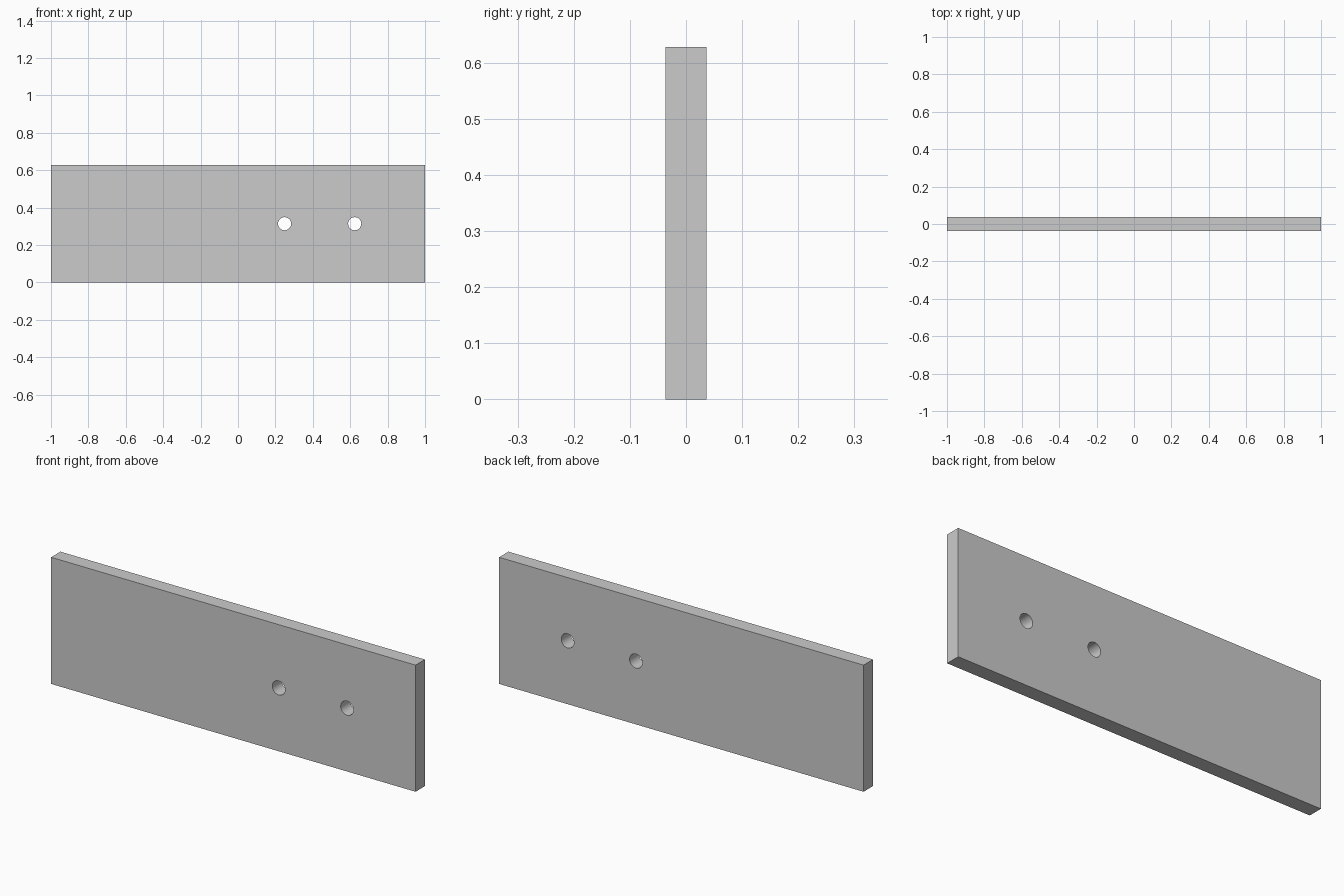
import bpy
import math

if "Cube" in bpy.data.objects:
    bpy.data.objects.remove(bpy.data.objects["Cube"])

LENGTH, THICK, HEIGHT = 2.0, 0.073, 0.628
HOLE_RADIUS, HOLE_Z = 0.035, 0.314

# Flat rectangular plate
bpy.ops.mesh.primitive_cube_add(size=1, location=(0, 0, HEIGHT / 2))
plate = bpy.context.object
plate.name = "plate"
plate.scale = (LENGTH, THICK, HEIGHT)
bpy.ops.object.transform_apply(location=True, rotation=False, scale=True)

# Two round through holes
for i, x in enumerate((0.249, 0.624)):
    bpy.ops.mesh.primitive_cylinder_add(
        vertices=48, radius=HOLE_RADIUS, depth=THICK * 3,
        location=(x, 0, HOLE_Z), rotation=(math.pi / 2, 0, 0))
    cutter = bpy.context.object
    cutter.name = f"hole_cutter_{i + 1}"
    cutter.hide_render = True

    bpy.ops.object.select_all(action='DESELECT')
    plate.select_set(True)
    bpy.context.view_layer.objects.active = plate
    cut = plate.modifiers.new(f"hole_{i + 1}", 'BOOLEAN')
    cut.operation = 'DIFFERENCE'
    cut.solver = 'EXACT'
    cut.object = cutter
    bpy.ops.object.modifier_apply(modifier=cut.name)
    bpy.data.objects.remove(cutter)

# Smooth hole walls, sharp plate edges
bpy.ops.object.shade_smooth_by_angle(angle=math.radians(30))
